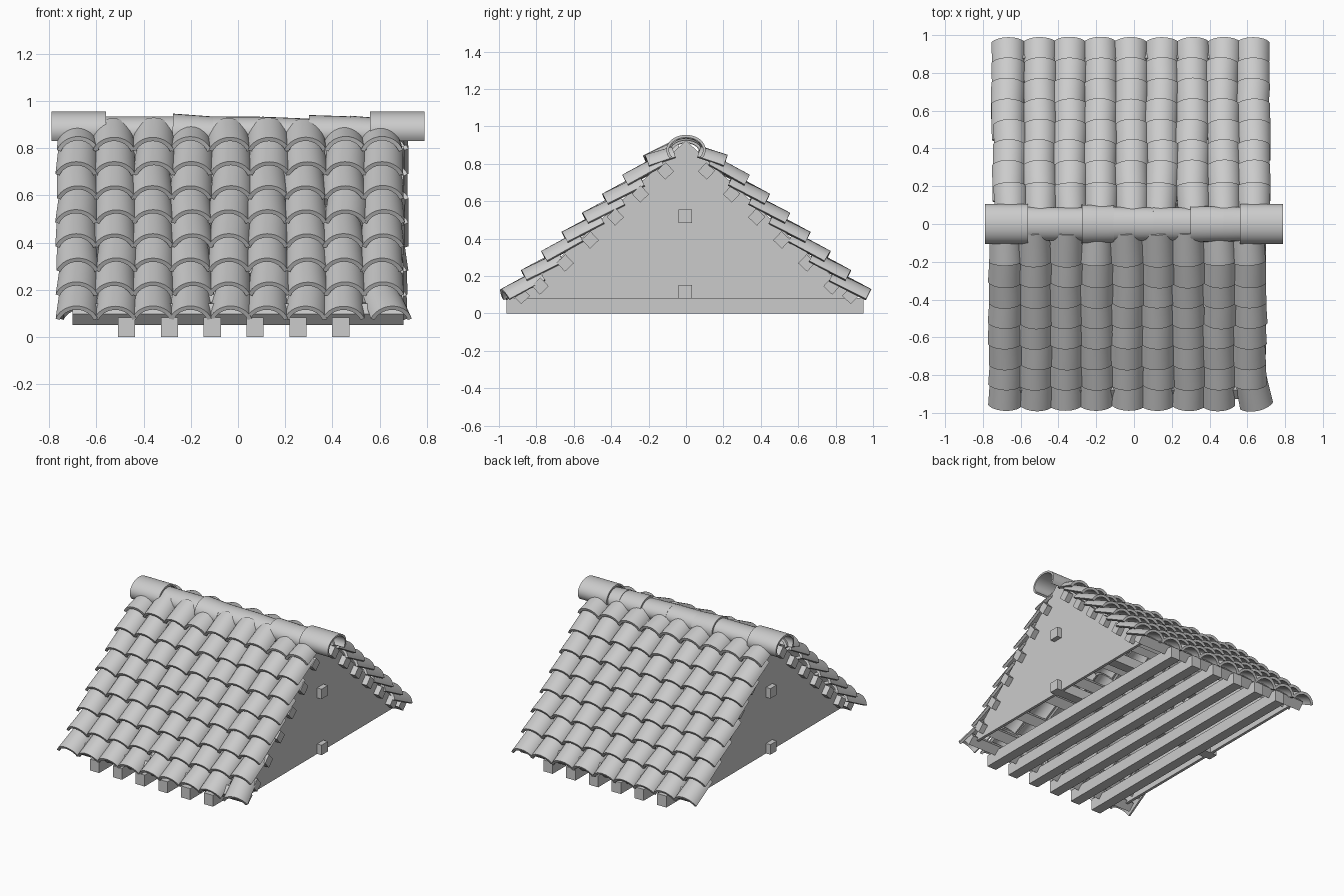
import bpy, bmesh, random
from math import cos, pi, radians, sin
from mathutils import Matrix, Vector

random.seed(4)
cube = bpy.data.objects.get("Cube")
if cube:
    bpy.data.objects.remove(cube, do_unlink=True)

grey = bpy.data.materials.new("plain_grey")
grey.use_nodes = True
grey.diffuse_color = (0.6, 0.6, 0.6, 1)
grey.node_tree.nodes["Principled BSDF"].inputs["Base Color"].default_value = (0.6, 0.6, 0.6, 1)


def finish(bm, name):
    bmesh.ops.recalc_face_normals(bm, faces=bm.faces)
    mesh = bpy.data.meshes.new(name)
    bm.to_mesh(mesh)
    bm.free()
    mesh.materials.append(grey)
    return mesh


def place(name, mesh, matrix):
    obj = bpy.data.objects.new(name, mesh)
    obj.matrix_world = matrix
    bpy.context.scene.collection.objects.link(obj)


def shell(name, rx, rz, half_angle, length, taper, thick, segments):
    """Curved tile along +y; its lower edges lie on z = 0 at the wide end."""
    bm = bmesh.new()
    drop = rz * cos(half_angle)
    rings = []
    for y, s in ((0, 1), (length, taper)):
        for t in (0, thick):
            ring = []
            for i in range(segments + 1):
                a = half_angle * (2 * i / segments - 1)
                ring.append(bm.verts.new(((rx * s - t) * sin(a), y, (rz * s - t) * cos(a) - drop * s)))
            rings.append(ring)
    low_out, low_in, up_out, up_in = rings
    for i in range(segments):
        for a, b, smooth in ((low_out, up_out, True), (low_in, up_in, True),
                             (low_out, low_in, False), (up_out, up_in, False)):
            f = bm.faces.new((a[i], a[i + 1], b[i + 1], b[i]))
            f.smooth = smooth
    for i in (0, segments):
        bm.faces.new((low_out[i], up_out[i], up_in[i], low_in[i]))
    return finish(bm, name)


def beam(name, size, location, tilt=0):
    bm = bmesh.new()
    bmesh.ops.create_cube(bm, size=1, matrix=Matrix.Diagonal((*size, 1)))
    place(name, finish(bm, name), Matrix.Translation(location) @ Matrix.Rotation(tilt, 4, 'X'))


# Roof tiles: eight lapped rows of nine columns on each slope
ROWS, COLUMNS = 8, 9
arch = radians(68)
tile = shell("roof_tile", 0.096, 0.096, arch, 0.22, 0.93, 0.018, 14)
top_tile = shell("top_roof_tile", 0.096, 0.096, arch, 0.15, 0.93, 0.018, 14)
raised_tile = shell("raised_roof_tile", 0.096, 0.096, arch, 0.19, 0.93, 0.018, 14)
raised_columns = (1, 2, 4, 5, 6)   # front columns that poke over the ridge
for side in ("front", "back"):
    front = side == "front"
    turn = Matrix.Rotation(0 if front else pi, 4, 'Z')
    for col in range(COLUMNS):
        x = -0.682 + 0.162 * col
        if not front:
            x = -(x + 0.02)
        for row in range(ROWS):
            mesh, tilt = tile, radians(28)
            if row == ROWS - 1:
                mesh, tilt = top_tile, radians(18)
                if front and col in raised_columns:
                    mesh, tilt = raised_tile, radians(27)
            tilt += random.uniform(-0.03, 0.03)
            yaw = random.uniform(-0.05, 0.05)
            dx = random.uniform(-0.006, 0.006)
            # One slipped tile at the corner of the eaves
            if front and row == 0 and col == COLUMNS - 1:
                yaw, dx = radians(12), 0.035
            base = Vector((x + dx, -0.962 + 0.1085 * row, 0.078 + 0.102 * row))
            place(f"{side}_tile_{row}_{col}", mesh,
                  turn @ Matrix.Translation(base) @ Matrix.Rotation(yaw, 4, 'Z')
                  @ Matrix.Rotation(tilt, 4, 'X'))

# Ridge: two wide end caps and narrower uneven tubes between them
along_x = Matrix.Rotation(-pi / 2, 4, 'Z')
cap = shell("ridge_cap", 0.105, 0.08, radians(124), 0.23, 1, 0.014, 28)
place("right_ridge_cap", cap, Matrix.Translation((-0.79, 0, 0.83)) @ along_x)
place("left_ridge_cap", cap, Matrix.Translation((0.56, 0, 0.83)) @ along_x)
# start, length, height radius, pitch in degrees
ridge_parts = [(-0.6, 0.34, 0.068, 1), (-0.28, 0.17, 0.08, -2), (-0.12, 0.23, 0.068, 1),
               (0.1, 0.22, 0.067, -1), (0.3, 0.18, 0.074, 0), (0.47, 0.13, 0.071, -2)]
for i, (x, length, rz, pitch) in enumerate(ridge_parts):
    tube = shell("ridge_tube", rz + 0.022, rz, pi, length, 0.96, 0.014, 28)
    place(f"ridge_tube_{i}", tube, Matrix.Translation((x, 0, 0.866 - rz)) @ along_x
          @ Matrix.Rotation(radians(pitch), 4, 'X'))

# Gable walls
for name, x in (("right_gable", -0.66), ("left_gable", 0.64)):
    bm = bmesh.new()
    face = bm.faces.new([bm.verts.new((x, y, z)) for y, z in ((-0.91, 0.08), (0.91, 0.08), (0, 0.925))])
    out = bmesh.ops.extrude_face_region(bm, geom=[face])
    bmesh.ops.translate(bm, vec=(0.02, 0, 0),
                        verts=[v for v in out["geom"] if isinstance(v, bmesh.types.BMVert)])
    place(name, finish(bm, name), Matrix())

# Purlins under the tiles, turned to the slope
for side, label in ((-1, "front"), (1, "back")):
    for i in range(7):
        y, z = 0.11 + 0.134 * i, 0.762 - 0.123 * i
        if i == 6:
            y, z = 0.88, 0.096
        beam(f"{label}_purlin_{i}", (1.4, 0.065, 0.065), (0, side * y, z), -side * radians(43))

# Long beams through the gables
beam("lower_long_beam", (1.39, 0.072, 0.072), (0, -0.005, 0.116))
beam("upper_long_beam", (1.39, 0.072, 0.072), (0, -0.005, 0.52))

# Floor joists
for i in range(6):
    beam(f"floor_joist_{i}", (0.073, 1.91, 0.082), (-0.472 + 0.1815 * i, -0.005, 0.041))
